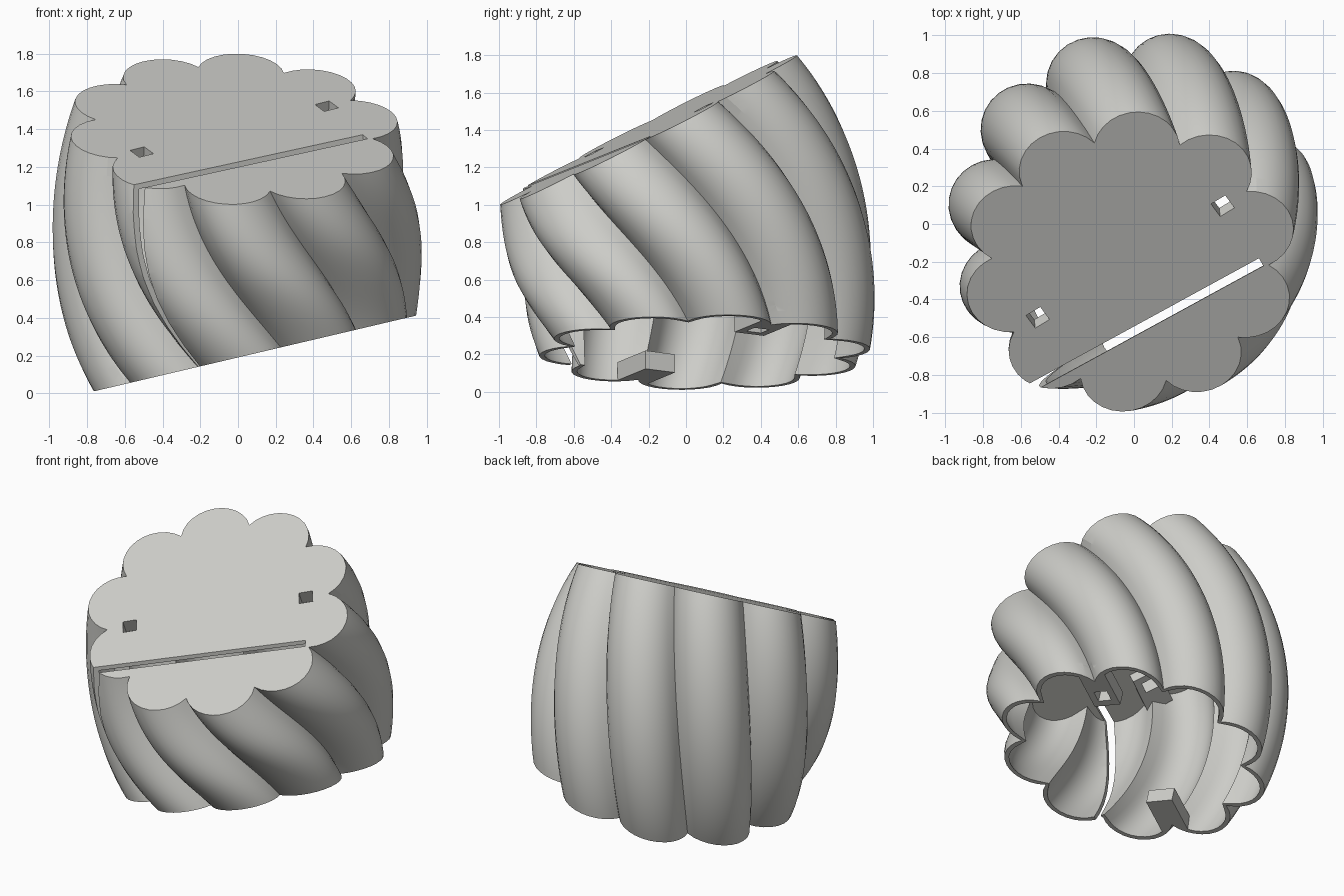
import bpy, bmesh, math
from mathutils import Vector, Matrix

if "Cube" in bpy.data.objects:
    bpy.data.objects.remove(bpy.data.objects["Cube"], do_unlink=True)

LOBES, ARC, RINGS = 10, 12, 40
WALL, CAP = 0.03, 0.03
CUSP_R, SAGITTA = 0.735, 0.19
BASE, BASE_N = Vector((0.09, 0.1, 0.211)), Vector((-0.235, 0, 1)).normalized()
TOP, TOP_N = Vector((-0.02, -0.2, 1.4)), Vector((0.057, -0.505, 1)).normalized()

grey = bpy.data.materials.new("warm_grey")
grey.use_nodes = True
colour = (0.61, 0.61, 0.58, 1)
grey.diffuse_color = colour
grey.node_tree.nodes["Principled BSDF"].inputs["Base Color"].default_value = colour


def frame(t):
    """Cross-section frame along the curved spine (0 = base, 1 = top)."""
    pull = 1.24
    h = 3 * t * t - 2 * t ** 3
    pos = BASE.lerp(TOP, h) + pull * ((t ** 3 - 2 * t * t + t) * BASE_N + (t ** 3 - t * t) * TOP_N)
    n = BASE_N.lerp(TOP_N, t).normalized()
    u = (Vector((1, 0, 0)) - n * n.x).normalized()
    return pos, u, n.cross(u), n


def profile(offset):
    """Scalloped outline made of circular arcs, moved inward by offset."""
    half = math.pi / LOBES
    chord = CUSP_R * math.sin(half)
    rad = (chord ** 2 + SAGITTA ** 2) / (2 * SAGITTA)
    mid = CUSP_R * math.cos(half) + SAGITTA - rad
    sweep = math.atan2(chord, CUSP_R * math.cos(half) - mid)
    pts = []
    for k in range(LOBES):
        axis = half * (2 * k + 1)
        for i in range(ARC):
            a = sweep * (2 * i / ARC - 1)
            r = rad - offset
            p = Vector((mid + r * math.cos(a), r * math.sin(a)))
            if i == 0:
                p = (CUSP_R - offset) * Vector((math.cos(half), -math.sin(half)))
            pts.append(Matrix.Rotation(axis, 2) @ p)
    return pts


def make_object(name, bm):
    bmesh.ops.recalc_face_normals(bm, faces=bm.faces)
    mesh = bpy.data.meshes.new(name)
    bm.to_mesh(mesh)
    bm.free()
    mesh.materials.append(grey)
    obj = bpy.data.objects.new(name, mesh)
    bpy.context.collection.objects.link(obj)
    return obj


def loft(bm, offset, t_end):
    """Twisted, bulging skin closed at its upper end."""
    pts, rings = profile(offset), []
    for j in range(RINGS + 1):
        t = t_end * j / RINGS
        pos, u, v, n = frame(t)
        turn = Matrix.Rotation(math.radians(29 - 32 * t), 2)
        size = 1 + 0.1 * 4 * t * (1 - t)
        ring = []
        for p in pts:
            q = turn @ (p * size)
            ring.append(bm.verts.new(pos + u * q.x + v * q.y))
        rings.append(ring)
    count = len(pts)
    for a, b in zip(rings, rings[1:]):
        for i in range(count):
            k = (i + 1) % count
            bm.faces.new((a[i], a[k], b[k], b[i]))
    bm.faces.new(rings[-1])
    return rings[0]


def box(name, origin, axes, low, high):
    """Box between two corners given in a local set of axes."""
    bm = bmesh.new()
    bmesh.ops.create_cube(bm, size=1)
    for vert in bm.verts:
        c = [low[i] if vert.co[i] < 0 else high[i] for i in range(3)]
        vert.co = origin + sum((axes[i] * c[i] for i in range(3)), Vector())
    return make_object(name, bm)


def combine(target, tool, operation, keep=False):
    mod = target.modifiers.new("combine", 'BOOLEAN')
    mod.operation, mod.object, mod.solver = operation, tool, 'EXACT'
    bpy.context.view_layer.objects.active = target
    bpy.ops.object.modifier_apply(modifier=mod.name)
    if not keep:
        bpy.data.objects.remove(tool, do_unlink=True)


# Hollow fluted shell with closed top and open base
bm = bmesh.new()
outer = loft(bm, 0, 1)
inner = loft(bm, WALL, 1 - CAP / 1.24)
for i in range(len(outer)):
    k = (i + 1) % len(outer)
    bm.faces.new((outer[i], outer[k], inner[k], inner[i]))
shell = make_object("fluted_shell", bm)

# Solid envelope used to trim the sockets
bm = bmesh.new()
bm.faces.new(loft(bm, 0, 1))
envelope = make_object("envelope", bm)
envelope.hide_render = True

# Pin sockets at base and top, on opposite grooves
for t, angle, low, high in ((0, 29, 0.0, 0.1), (1, 33, -0.1, 0.0)):
    pos, u, v, n = frame(t)
    for side in (0, 180):
        a = math.radians(angle + side)
        radial = u * math.cos(a) + v * math.sin(a)
        axes = (radial, n.cross(radial), n)
        block = box("socket", pos, axes, (0.49, -0.09, low), (0.8, 0.09, high))
        combine(block, envelope, 'INTERSECT', keep=True)
        combine(shell, block, 'UNION')
        hole = box("pin_hole", pos, axes, (0.54, -0.045, low - 0.03), (0.63, 0.045, high + 0.03))
        combine(shell, hole, 'DIFFERENCE')
bpy.data.objects.remove(envelope, do_unlink=True)

# Long slit through the top and down the front wall
along = Vector((-0.871, -0.491, 0))
up = Vector((0.035, -0.061, 1)).normalized()
slit = box("slit", Vector((0.67, -0.195, 1.25)), (along, up.cross(along), up),
           (0, -0.024, -1.6), (2, 0.024, 0.8))
combine(shell, slit, 'DIFFERENCE')

# Smooth flutes with crisp grooves and rims
bpy.ops.object.select_all(action='DESELECT')
shell.select_set(True)
bpy.context.view_layer.objects.active = shell
bpy.ops.object.shade_smooth_by_angle(angle=math.radians(30))
